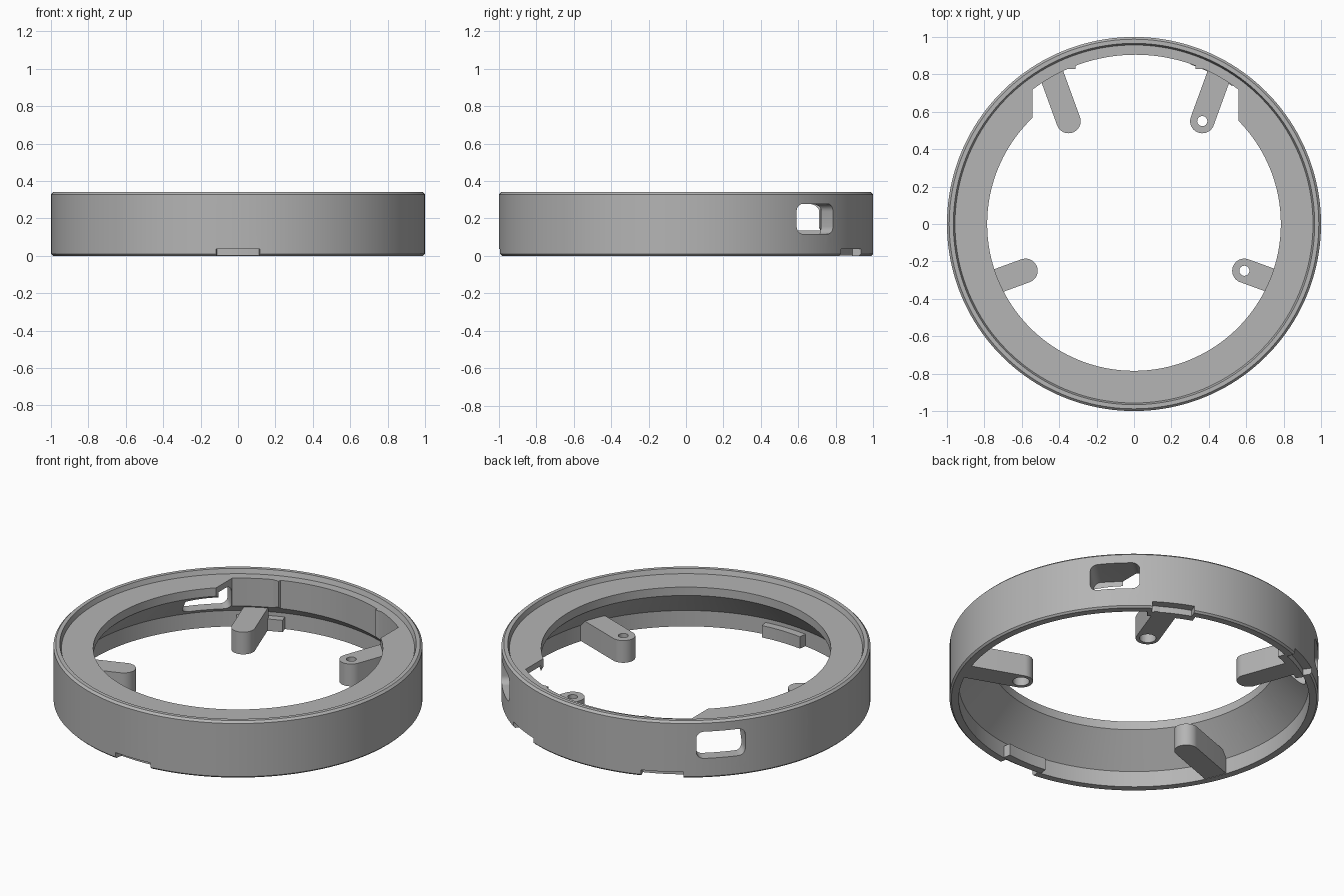
import bpy
import bmesh
from math import sin, cos, asin, radians, pi
from mathutils import Matrix, Vector

cube = bpy.data.objects.get("Cube")
if cube:
    bpy.data.objects.remove(cube, do_unlink=True)

grey = bpy.data.materials.new("matte_grey")
grey.use_nodes = True
COLOUR = (0.46, 0.46, 0.46, 1)
grey.diffuse_color = COLOUR
grey.node_tree.nodes["Principled BSDF"].inputs["Base Color"].default_value = COLOUR


def make(name, bm):
    bmesh.ops.recalc_face_normals(bm, faces=bm.faces[:])
    mesh = bpy.data.meshes.new(name)
    bm.to_mesh(mesh)
    bm.free()
    mesh.materials.append(grey)
    obj = bpy.data.objects.new(name, mesh)
    bpy.context.collection.objects.link(obj)
    return obj


def activate(obj):
    bpy.ops.object.select_all(action='DESELECT')
    obj.select_set(True)
    bpy.context.view_layer.objects.active = obj


def cut(obj, cutter):
    """Subtract the cutter from the part, then discard it."""
    mod = obj.modifiers.new("cut", 'BOOLEAN')
    mod.operation = 'DIFFERENCE'
    mod.solver = 'EXACT'
    mod.object = cutter
    activate(obj)
    bpy.ops.object.modifier_apply(modifier=mod.name)
    bpy.data.objects.remove(cutter, do_unlink=True)


def smooth(obj):
    activate(obj)
    bpy.ops.object.shade_smooth_by_angle(angle=radians(25))


def prism(name, outline, z0, z1, matrix=None):
    """Extrude a flat outline from z0 to z1."""
    bm = bmesh.new()
    face = bm.faces.new([bm.verts.new((x, y, z0)) for x, y in outline])
    top = bmesh.ops.extrude_face_region(bm, geom=[face])["geom"]
    verts = [v for v in top if isinstance(v, bmesh.types.BMVert)]
    bmesh.ops.translate(bm, verts=verts, vec=(0, 0, z1 - z0))
    if matrix:
        bm.transform(matrix)
    return make(name, bm)


def arc(r, a, b, n, cx=0, cy=0):
    return [(cx + r * cos(a + (b - a) * i / n), cy + r * sin(a + (b - a) * i / n))
            for i in range(n + 1)]


def rounded(w, h, r):
    """Rounded rectangle outline."""
    pts = []
    for k, (sx, sy) in enumerate([(1, 1), (-1, 1), (-1, -1), (1, -1)]):
        pts += arc(r, k * pi / 2, (k + 1) * pi / 2, 6, sx * (w / 2 - r), sy * (h / 2 - r))
    return pts


def disc(r):
    return arc(r, 0, 2 * pi, 32)[:-1]


def radial(angle, z):
    """Local x runs along the wall, y up and z outward."""
    out = Vector((cos(angle), sin(angle), 0))
    side = Vector((-sin(angle), cos(angle), 0))
    m = Matrix((side, (0, 0, 1), out)).transposed().to_4x4()
    m.translation = (0, 0, z)
    return m


# Ring wall with a top shelf and a conical underside
PROFILE = [(0.99, 0), (1, 0.01), (1, 0.328), (0.988, 0.34), (0.966, 0.34), (0.957, 0.312),
           (0.785, 0.312), (0.785, 0.262), (0.95, 0.095), (0.95, 0)]
SEGMENTS = 160
bm = bmesh.new()
rings = [[bm.verts.new((r * cos(2 * pi * i / SEGMENTS), r * sin(2 * pi * i / SEGMENTS), z))
          for r, z in PROFILE] for i in range(SEGMENTS)]
for i, ring in enumerate(rings):
    nxt = rings[(i + 1) % SEGMENTS]
    for j in range(len(PROFILE)):
        k = (j + 1) % len(PROFILE)
        bm.faces.new((ring[j], nxt[j], nxt[k], ring[k]))
body = make("ring_body", bm)

# Rear opening in the shelf, stepped around the two mounting pads
R, HALF, PAD_X, PAD_Y = 0.905, 0.55, 0.32, 0.83
right_half = arc(R, pi / 2 - asin(HALF / R), asin(PAD_Y / R), 8)
right_half += [(PAD_X, PAD_Y)]
middle = pi / 2 - asin(PAD_X / R)
outline = [(-HALF, 0.3), (HALF, 0.3)] + right_half
outline += arc(R, middle, pi - middle, 20)
outline += [(-x, y) for x, y in reversed(right_half)]
cut(body, prism("opening_cutter", outline, -0.1, 0.5, Matrix.Translation((0.008, 0, 0))))

# Side windows, slot and two small round ports
for angle in (44, 136):
    cut(body, prism("window_cutter", rounded(0.27, 0.16, 0.04), 0.8, 1.1,
                    radial(radians(angle), 0.197)))
cut(body, prism("slot_cutter", rounded(0.12, 0.044, 0.0215), 0.7, 1.1,
                radial(radians(168.5), 0.197)))
for angle in (179, 188.5):
    cut(body, prism("port_cutter", disc(0.017), 0.7, 1.1, radial(radians(angle), 0.197)))

# Bottom notches, each backed by an inner tab
for name, angle in (("front", 270), ("rear_left", 62.5), ("rear_right", 117.5)):
    a = radians(angle)
    d = radians(6.7)
    notch = arc(0.94, a - d, a + d, 10) + arc(1.05, a + d, a - d, 10)
    cut(body, prism("notch_cutter", notch, -0.05, 0.037))
    d = radians(8)
    tab = arc(0.905, a - d, a + d, 10) + arc(0.951, a + d, a - d, 10)
    smooth(prism(name + "_tab", tab, 0.001, 0.072))
smooth(body)

# Screw arms with a through hole and a wider bore below
ARMS = (("rear_right_arm", -0.35, 0.55, 110, 0.29), ("rear_left_arm", 0.365, 0.55, 70, 0.29),
        ("front_right_arm", -0.58, -0.25, 200, 0.33), ("front_left_arm", 0.59, -0.25, 340, 0.33))
for name, x, y, angle, length in ARMS:
    place = Matrix.Translation((x, y, 0)) @ Matrix.Rotation(radians(angle), 4, 'Z')
    shape = arc(0.065, pi / 2, 3 * pi / 2, 20) + [(length, -0.065), (length, 0.065)]
    arm = prism(name, shape, 0.002, 0.135, place)
    cut(arm, prism("hole_cutter", disc(0.027), -0.1, 0.3, place))
    cut(arm, prism("bore_cutter", disc(0.045), -0.1, 0.09, place))
    smooth(arm)
